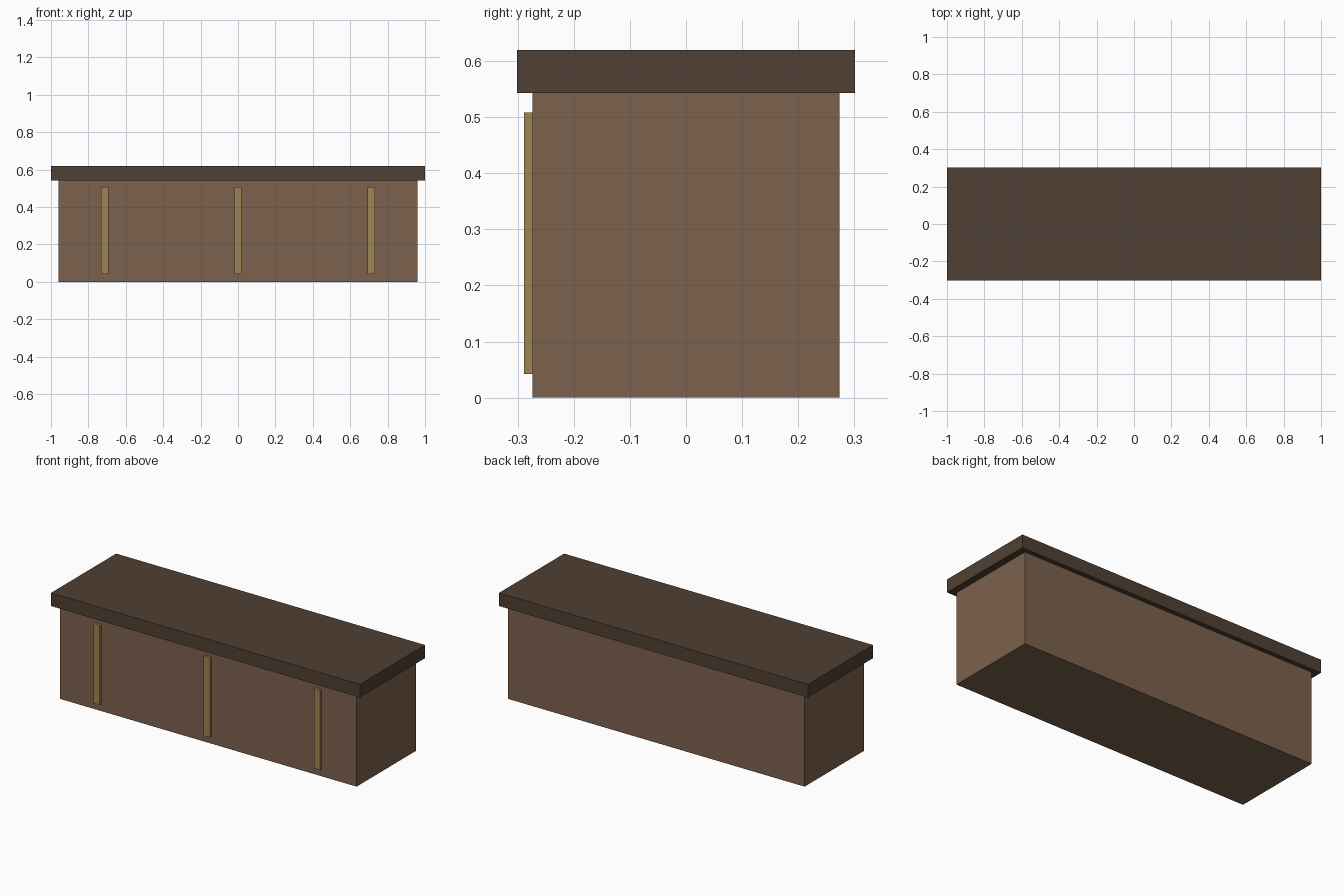
import bpy

if "Cube" in bpy.data.objects:
    bpy.data.objects.remove(bpy.data.objects["Cube"])


def make_material(name, srgb):
    mat = bpy.data.materials.new(name)
    linear = [((c / 255 + 0.055) / 1.055) ** 2.4 for c in srgb]
    mat.diffuse_color = (*linear, 1)
    mat.use_nodes = True
    mat.node_tree.nodes["Principled BSDF"].inputs["Base Color"].default_value = mat.diffuse_color
    return mat


def box(name, low, high, mat):
    """Axis-aligned box between two corners."""
    centre = [(a + b) / 2 for a, b in zip(low, high)]
    bpy.ops.mesh.primitive_cube_add(size=1, location=centre)
    obj = bpy.context.object
    obj.name = name
    obj.scale = [b - a for a, b in zip(low, high)]
    bpy.ops.object.transform_apply(location=False, rotation=False, scale=True)
    obj.data.materials.append(mat)
    return obj


wood = make_material("brown wood", (124, 98, 77))
dark_wood = make_material("dark wood", (80, 64, 51))
brass = make_material("brass trim", (158, 134, 84))

# Counter body and overhanging top
box("counter_body", (-0.96, -0.274, 0), (0.96, 0.274, 0.543), wood)
box("counter_top", (-1, -0.301, 0.543), (1, 0.301, 0.62), dark_wood)

# Vertical trim strips on the front
for label, x in (("left", -0.713), ("middle", 0), ("right", 0.713)):
    box(f"trim_strip_{label}", (x - 0.02, -0.289, 0.042),
        (x + 0.02, -0.274, 0.508), brass)
